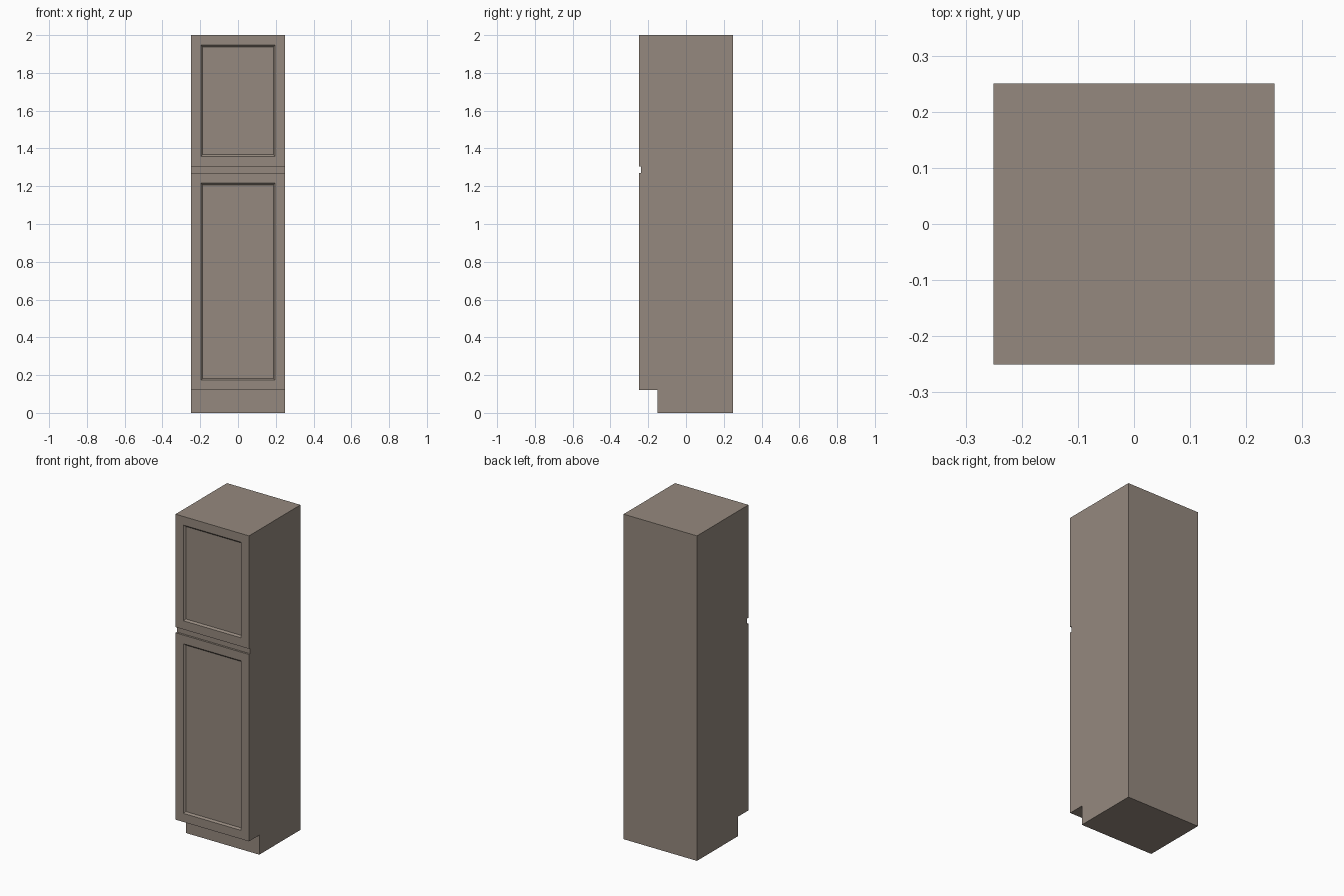
import bpy
import bmesh

if "Cube" in bpy.data.objects:
    bpy.data.objects.remove(bpy.data.objects["Cube"])

HALF_W, FRONT, BACK, TOP = 0.25, -0.25, 0.25, 2.0
KICK_Y, KICK_Z = -0.15, 0.12
GAP_Y, GAP_LOW, GAP_HIGH = -0.238, 1.27, 1.305

# Side profile (y, z) with toe kick and the gap between the doors
profile = [(KICK_Y, 0), (BACK, 0), (BACK, TOP), (FRONT, TOP),
           (FRONT, GAP_HIGH), (GAP_Y, GAP_HIGH), (GAP_Y, GAP_LOW), (FRONT, GAP_LOW),
           (FRONT, KICK_Z), (KICK_Y, KICK_Z)]

# Cabinet body: profile extruded across the width
bm = bmesh.new()
side = bm.faces.new([bm.verts.new((-HALF_W, y, z)) for y, z in profile])
extruded = bmesh.ops.extrude_face_region(bm, geom=[side])
bmesh.ops.translate(bm, vec=(2 * HALF_W, 0, 0),
                    verts=[v for v in extruded["geom"] if isinstance(v, bmesh.types.BMVert)])
bmesh.ops.recalc_face_normals(bm, faces=bm.faces[:])

# Door fronts: flat frame, then a narrow sloped edge down to the sunk panel
doors = [f for f in bm.faces if all(abs(v.co.y - FRONT) < 1e-5 for v in f.verts)]
for thickness, depth in ((0.053, 0), (0.01, -0.01)):
    bmesh.ops.inset_individual(bm, faces=doors, thickness=thickness, depth=depth,
                               use_even_offset=True)

mesh = bpy.data.meshes.new("tall_cabinet")
bm.to_mesh(mesh)
bm.free()
cabinet = bpy.data.objects.new("tall_cabinet", mesh)
bpy.context.collection.objects.link(cabinet)

# Taupe finish
taupe = bpy.data.materials.new("taupe_finish")
taupe.diffuse_color = (0.30, 0.25, 0.21, 1)
taupe.use_nodes = True
taupe.node_tree.nodes["Principled BSDF"].inputs["Base Color"].default_value = taupe.diffuse_color
mesh.materials.append(taupe)
